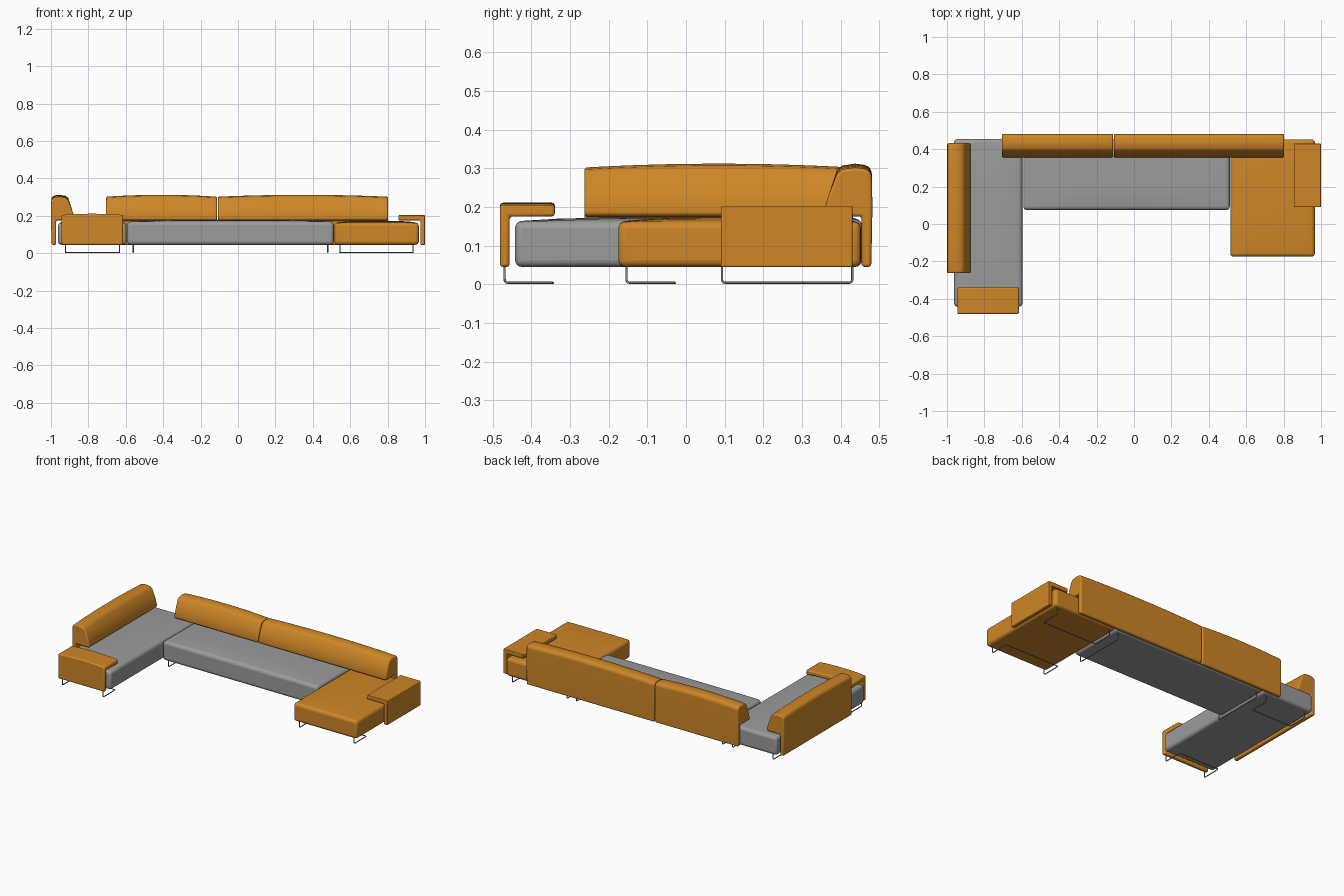
import bpy, bmesh, math
from mathutils import Vector

if "Cube" in bpy.data.objects:
    bpy.data.objects.remove(bpy.data.objects["Cube"], do_unlink=True)


def material(name, colour, roughness=0.8):
    m = bpy.data.materials.new(name)
    m.use_nodes = True
    m.diffuse_color = (*colour, 1)
    bsdf = m.node_tree.nodes["Principled BSDF"]
    bsdf.inputs["Base Color"].default_value = (*colour, 1)
    bsdf.inputs["Roughness"].default_value = roughness
    return m


ORANGE = material("orange fabric", (0.62, 0.24, 0.02))
GREY = material("grey fabric", (0.33, 0.33, 0.33))
METAL = material("grey metal", (0.25, 0.25, 0.25), 0.4)


def finish(name, bm, mat, radius, segments=4):
    """Turn a bmesh into a soft-edged, smooth-shaded object."""
    bmesh.ops.recalc_face_normals(bm, faces=bm.faces)
    mesh = bpy.data.meshes.new(name)
    bm.to_mesh(mesh)
    bm.free()
    mesh.materials.append(mat)
    obj = bpy.data.objects.new(name, mesh)
    bpy.context.collection.objects.link(obj)
    bevel = obj.modifiers.new("soft edges", "BEVEL")
    bevel.width = radius
    bevel.segments = segments
    bevel.limit_method = "ANGLE"
    bevel.angle_limit = math.radians(35)
    bpy.ops.object.select_all(action="DESELECT")
    obj.select_set(True)
    bpy.context.view_layer.objects.active = obj
    bpy.ops.object.shade_smooth_by_angle(angle=math.radians(40))
    return obj


def seat(name, x0, x1, y0, y1, top, crown, mat, bottom=0.045):
    """Seat block with a gently crowned top."""
    bm = bmesh.new()
    bmesh.ops.create_grid(bm, x_segments=8, y_segments=8, size=1)
    ext = bmesh.ops.extrude_face_region(bm, geom=bm.faces[:])
    lower = {v for v in ext["geom"] if isinstance(v, bmesh.types.BMVert)}
    for v in bm.verts:
        u, w = v.co.x, v.co.y
        rise = crown * (1 - u ** 4) * (1 - w ** 4)
        v.co.x = (x0 + x1) / 2 + u * (x1 - x0) / 2
        v.co.y = (y0 + y1) / 2 + w * (y1 - y0) / 2
        v.co.z = bottom if v in lower else top + rise
    return finish(name, bm, mat, 0.018)


def sweep(name, profile, s0, s1, place, crown, radius):
    """Extrude a (depth, height) profile from s0 to s1, with a bowed top."""
    bm = bmesh.new()
    steps = 10
    high = max(z for _, z in profile)
    rings = []
    for i in range(steps + 1):
        t = i / steps
        rise = crown * (1 - (2 * t - 1) ** 2)
        rings.append([bm.verts.new(place(d, s0 + (s1 - s0) * t,
                                         z + (rise if z > high - 0.03 else 0)))
                      for d, z in profile])
    n = len(profile)
    for a, b in zip(rings, rings[1:]):
        for k in range(n):
            m = (k + 1) % n
            bm.faces.new((a[k], a[m], b[m], b[k]))
    bm.faces.new(rings[0])
    bm.faces.new(rings[-1])
    return finish(name, bm, ORANGE, radius, 3)


# Seats
seat("right_chaise_seat", -0.962, -0.597, -0.442, 0.455, 0.163, 0.010, GREY)
seat("middle_seat", -0.592, 0.512, 0.075, 0.455, 0.168, 0.010, GREY)
seat("left_ottoman_seat", 0.515, 0.967, -0.175, 0.452, 0.162, 0.011, ORANGE)

# Backrests: thin panel behind the seat with a wedge cushion above it
BACK = [(0.003, 0.045), (0, 0.20), (0.002, 0.285), (0.014, 0.298), (0.045, 0.302),
        (0.078, 0.297), (0.092, 0.285), (0.112, 0.235), (0.126, 0.19),
        (0.122, 0.176), (0.028, 0.176), (0.028, 0.045)]
facing_front = lambda d, s, z: Vector((s, 0.482 - d, z))
facing_left = lambda d, s, z: Vector((d - 1, s, z))
sweep("rear_backrest_right", BACK, -0.706, -0.112, facing_front, 0.010, 0.008)
sweep("rear_backrest_left", BACK, -0.108, 0.802, facing_front, 0.010, 0.008)
sweep("side_backrest", BACK, -0.263, 0.432, facing_left, 0.010, 0.008)


# Armrests: upright panel with a flat shelf reaching inward
def arm_profile(top, shelf, depth):
    return [(0, 0.045), (0, top), (depth, top), (depth, shelf),
            (0.025, shelf), (0.025, 0.045)]


sweep("front_armrest", arm_profile(0.204, 0.175, 0.142), -0.945, -0.615,
      lambda d, s, z: Vector((s, d - 0.481, z)), 0.007, 0.008)
sweep("left_armrest", arm_profile(0.203, 0.176, 0.143), 0.09, 0.43,
      lambda d, s, z: Vector((1 - d, s, z)), 0, 0.004)


# Bent wire legs
def wire(name, points, bend=0.01):
    curve = bpy.data.curves.new(name, "CURVE")
    curve.dimensions = "3D"
    curve.bevel_depth = 0.003
    curve.bevel_resolution = 2
    pts = [Vector(p) for p in points]
    path = [pts[0]]
    for a, b, c in zip(pts, pts[1:], pts[2:]):
        p, q = b + (a - b).normalized() * bend, b + (c - b).normalized() * bend
        path += [p.lerp(b, t).lerp(b.lerp(q, t), t) for t in (0, 0.25, 0.5, 0.75, 1)]
    path.append(pts[-1])
    spline = curve.splines.new("POLY")
    spline.points.add(len(path) - 1)
    for sp, p in zip(spline.points, path):
        sp.co = (*p, 1)
    curve.materials.append(METAL)
    obj = bpy.data.objects.new(name, curve)
    bpy.context.collection.objects.link(obj)


FLOOR, TOP = 0.004, 0.05


def sled(name, x0, x1, y, reach):
    wire(name, [(x0, y, TOP), (x0, y, FLOOR), (x0, y + reach, FLOOR),
                (x1, y + reach, FLOOR), (x1, y, FLOOR), (x1, y, TOP)])


sled("chaise_front_leg", -0.922, -0.633, -0.469, 0.125)
sled("chaise_rear_leg", -0.922, -0.633, 0.43, -0.125)
sled("ottoman_front_leg", 0.546, 0.935, -0.154, 0.125)
sled("ottoman_rear_leg", 0.546, 0.935, 0.43, -0.125)
for side, x in (("right", -0.56), ("left", 0.48)):
    wire("middle_leg_" + side, [(x, 0.093, TOP), (x, 0.093, FLOOR),
                                (x, 0.43, FLOOR), (x, 0.43, TOP)])
